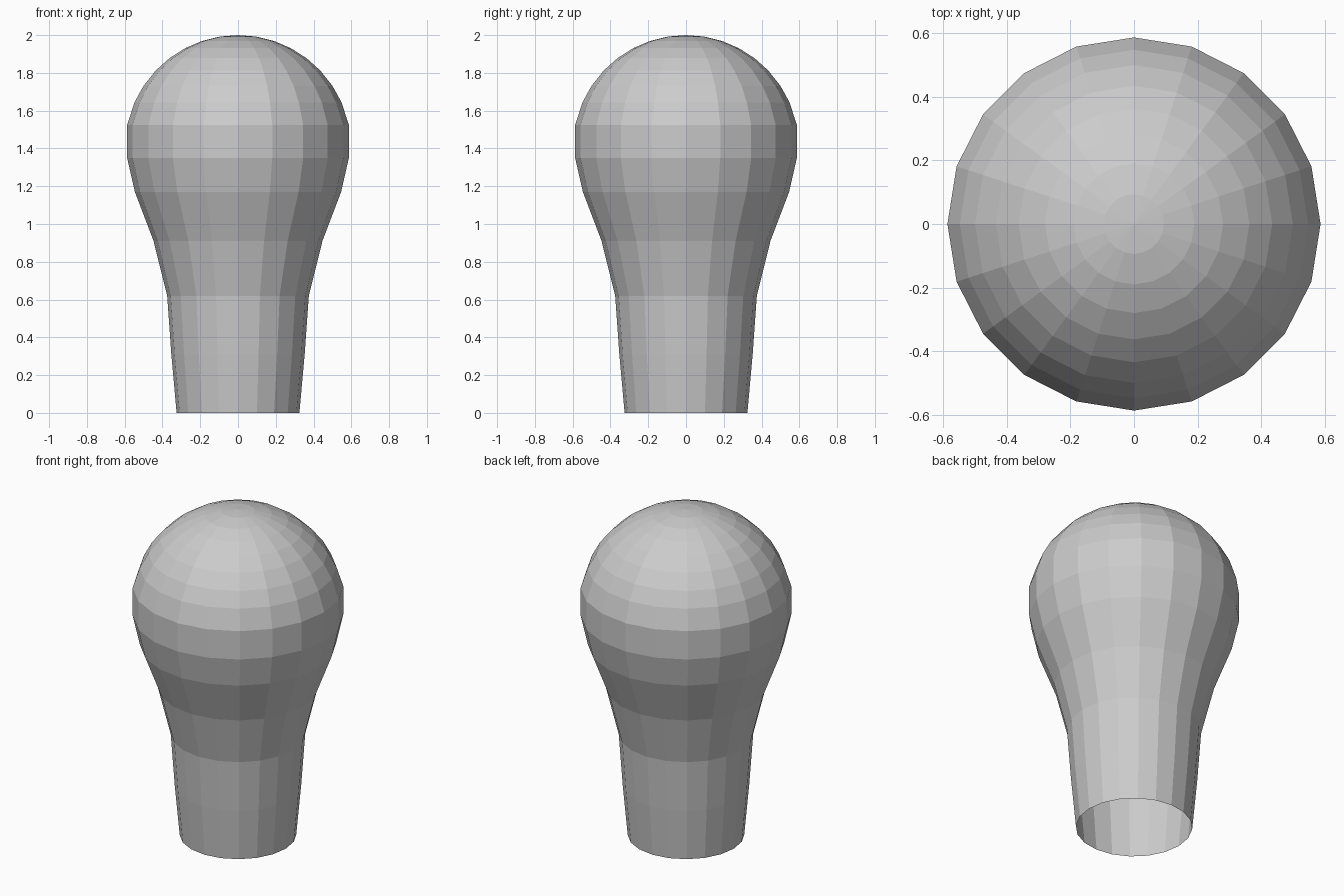
import bpy
import bmesh
import math

old = bpy.data.objects.get("Cube")
if old:
    bpy.data.objects.remove(old, do_unlink=True)

SIDES = 20

# Plain grey
grey = bpy.data.materials.new("plain_grey")
grey.use_nodes = True
colour = (0.6, 0.6, 0.6, 1)
grey.diffuse_color = colour
grey.node_tree.nodes["Principled BSDF"].inputs["Base Color"].default_value = colour

# Profile: tapered open neck, flared shoulder, straight band, then a dome
profile = [(0.325, 0), (0.353, 0.31), (0.375, 0.62), (0.447, 0.91),
           (0.546, 1.17), (0.587, 1.35)]
dome_radii = [0.587, 0.548, 0.5, 0.435, 0.363, 0.28, 0.19, 0.094]
profile += [(r, 1.4 + math.sqrt(0.36 - r * r)) for r in dome_radii]

# Turned body, open at the base
bm = bmesh.new()
rings = []
for r, z in profile:
    angles = [math.tau * i / SIDES for i in range(SIDES)]
    rings.append([bm.verts.new((r * math.cos(a), r * math.sin(a), z)) for a in angles])
for low, high in zip(rings, rings[1:]):
    for i in range(SIDES):
        j = (i + 1) % SIDES
        bm.faces.new((low[i], low[j], high[j], high[i]))

# Crown fan
tip = bm.verts.new((0, 0, 2))
for i in range(SIDES):
    bm.faces.new((rings[-1][i], rings[-1][(i + 1) % SIDES], tip))

mesh = bpy.data.meshes.new("bulb_body")
bm.to_mesh(mesh)
bm.free()
mesh.materials.append(grey)
body = bpy.data.objects.new("bulb_body", mesh)
bpy.context.collection.objects.link(body)
